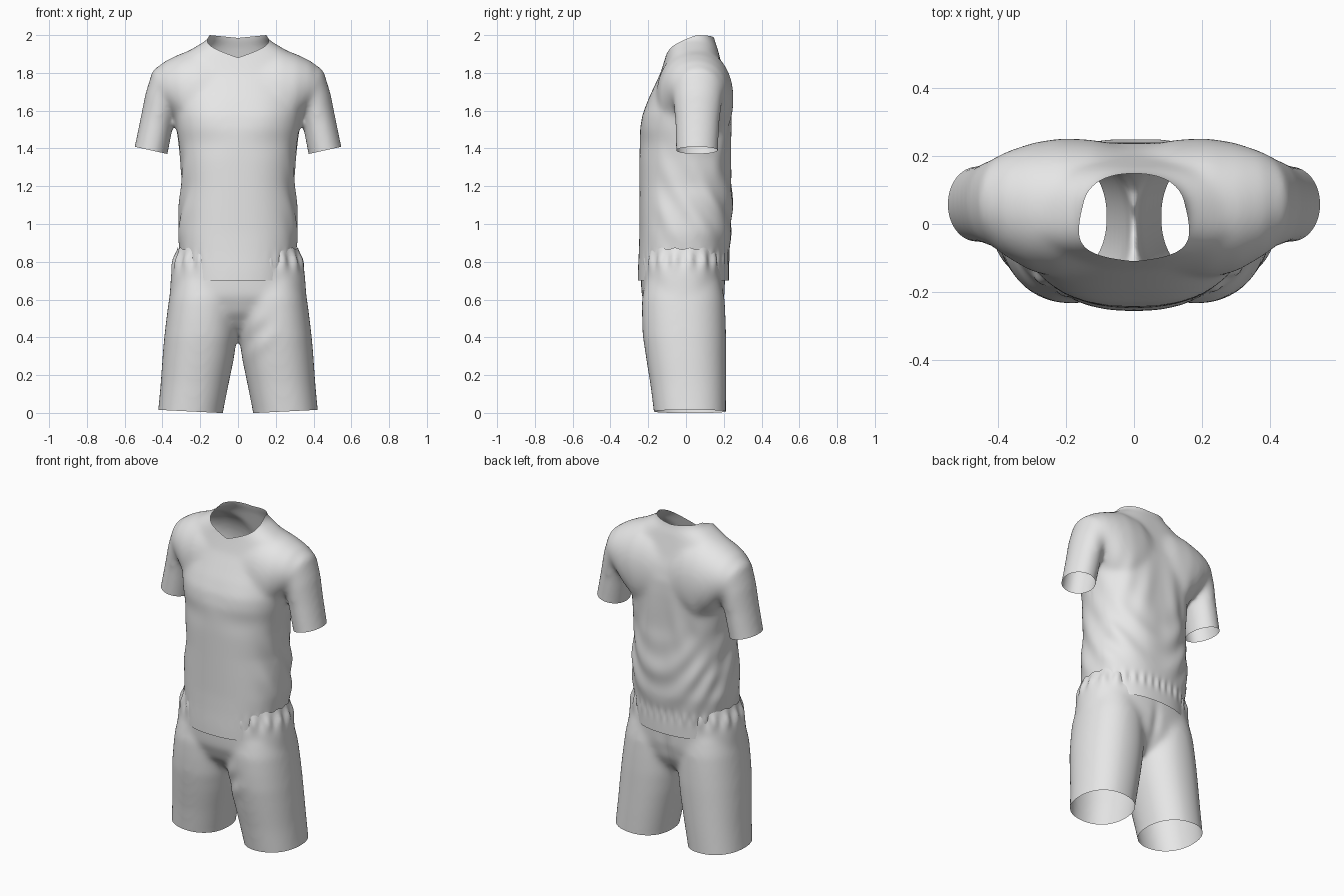
import bpy, bmesh
from math import sin, cos, pi, radians, exp, atan2

if "Cube" in bpy.data.objects:
    bpy.data.objects.remove(bpy.data.objects["Cube"])

cloth = bpy.data.materials.new("light_grey_cloth")
cloth.use_nodes = True
cloth.diffuse_color = (0.8, 0.8, 0.8, 1)
cloth.node_tree.nodes["Principled BSDF"].inputs["Base Color"].default_value = (0.8, 0.8, 0.8, 1)


def loft(bm, rings, power=2.0, side=1, n=64):
    """Closed tube through rings (centre x, centre z, radius, y front, y back, tilt in degrees)."""
    loops = []
    for cx, cz, r, y0, y1, tilt in rings:
        t, loop = radians(tilt), []
        for i in range(n):
            a = 2 * pi * i / n
            u, v = [abs(k) ** (2 / power) * (1 if k > 0 else -1) for k in (cos(a), sin(a))]
            loop.append(bm.verts.new((side * (cx + r * u * cos(t)),
                                      (y0 + y1) / 2 + (y1 - y0) / 2 * v,
                                      cz + r * u * sin(t))))
        loops.append(loop)
    faces = [bm.faces.new(loops[0]), bm.faces.new(loops[-1][::-1])]
    for a, b in zip(loops, loops[1:]):
        for i in range(n):
            j = (i + 1) % n
            faces.append(bm.faces.new((a[j], a[i], b[i], b[j])))
    bmesh.ops.recalc_face_normals(bm, faces=faces)


def upright(rows):
    """Level rings listed as (z, half width, y front, y back)."""
    return [(0, z, r, y0, y1, 0) for z, r, y0, y1 in rows]


def fuse(bm, name, smooth):
    """Merge the overlapping tubes into one soft skin."""
    mesh = bpy.data.meshes.new(name)
    bm.to_mesh(mesh)
    bm.free()
    ob = bpy.data.objects.new(name, mesh)
    bpy.context.collection.objects.link(ob)
    mod = ob.modifiers.new("Fuse", 'REMESH')
    mod.mode, mod.voxel_size = 'VOXEL', 0.012
    mod = ob.modifiers.new("Soften", 'SMOOTH')
    mod.factor, mod.iterations = 0.5, smooth
    done = bpy.data.meshes.new_from_object(ob.evaluated_get(bpy.context.evaluated_depsgraph_get()))
    ob.modifiers.clear()
    ob.data = done
    done.name = name
    out = bmesh.new()
    out.from_mesh(done)
    return ob, out


def trim(bm, height, above, region):
    """Open the skin along the surface z = height(x, y), within a region."""
    for v in bm.verts:
        v.co.z -= height(v.co.x, v.co.y)
    bmesh.ops.bisect_plane(bm, geom=bm.verts[:] + bm.edges[:] + bm.faces[:],
                           plane_co=(0, 0, 0), plane_no=(0, 0, 1), dist=1e-5)
    cut = [v for v in bm.verts if (v.co.z > 2e-5 if above else v.co.z < -2e-5)]
    for v in bm.verts:
        v.co.z += height(v.co.x, v.co.y)
    bmesh.ops.delete(bm, geom=[v for v in cut if region(v.co)], context='VERTS')


def ripple(bm, fold):
    """Push the skin along its normals by fold(position)."""
    bm.normal_update()
    moves = [(v, v.normal * fold(v.co)) for v in bm.verts]
    for v, d in moves:
        v.co += d


def bump(x, centre, width):
    return exp(-((x - centre) / width) ** 2)


def finish(ob, bm):
    bm.to_mesh(ob.data)
    bm.free()
    ob.data.materials.clear()
    ob.data.materials.append(cloth)
    for p in ob.data.polygons:
        p.use_smooth = True
        p.material_index = 0


# Shirt: torso with neck, plus mirrored shoulders and sleeves
bm = bmesh.new()
loft(bm, upright([
    (0.62, .30, -.257, .228), (0.75, .30, -.255, .228), (0.85, .307, -.25, .228),
    (0.95, .318, -.247, .243), (1.08, .312, -.247, .25), (1.2, .30, -.247, .25),
    (1.35, .305, -.247, .245), (1.5, .326, -.244, .247), (1.58, .338, -.23, .247),
    (1.66, .342, -.2, .243), (1.74, .34, -.163, .225), (1.8, .335, -.135, .205),
    (1.86, .32, -.116, .188), (1.9, .29, -.104, .177), (1.94, .222, -.094, .166),
    (1.98, .157, -.085, .15), (2.06, .135, -.08, .138)]), power=2.35)
for side in (1, -1):
    loft(bm, [(0, 1.64, .25, -.15, .23, 90), (.12, 1.66, .275, -.155, .248, 90),
              (.22, 1.665, .265, -.158, .252, 89), (.3, 1.685, .213, -.14, .238, 86),
              (.36, 1.70, .163, -.105, .218, 79), (.4, 1.70, .112, -.077, .2, 70)], power=2.1, side=side)
    loft(bm, [(.25, 1.74, .14, -.07, .2, 82), (.33, 1.735, .142, -.085, .208, 74),
              (.385, 1.71, .125, -.075, .2, 58), (.41, 1.64, .096, -.066, .19, 34),
              (.43, 1.54, .089, -.058, .178, 17), (.46, 1.39, .09, -.054, .17, 11),
              (.477, 1.32, .091, -.053, .17, 11)], side=side)
shirt, bm = fuse(bm, "shirt", 25)


def shirt_folds(p):
    x, y, z = p
    d = 0.0
    if abs(x) < .36:
        if y > 0:
            back = min(1, y / .15)
            # Hanging drapes, long creases under the arms, spine hollow
            d += .005 * back * sin(30 * (z - 4 * x * x) + 8 * x) * bump(z, 1.08, .2)
            d += .004 * back * sin(46 * (abs(x) + .25 * z)) * bump(z, 1.4, .16) * bump(abs(x), .2, .12)
            d -= .010 * back * bump(x, 0, .08) * bump(z, 1.4, .4)
        else:
            # Chest and the soft tuck below it
            d += .004 * bump(abs(x), .15, .1) * bump(z, 1.57, .09)
            d -= .006 * bump(z, 1.43, .07) * bump(abs(x), .2, .14)
        # Diagonal pulls along the flanks
        d += .005 * bump(abs(x), .31, .05) * sin(24 * (z + 1.6 * y)) * bump(z, 1.12, .25)
    # Gathers above the hem
    d += .004 * sin(30 * atan2(y, x)) * bump(z, .82, .035) * (1 if y > 0 else bump(abs(x), .3, .1))
    return d


ripple(bm, shirt_folds)
trim(bm, lambda x, y: min(1.985 + .1 * abs(x), 1.885 + .3 * abs(x) + .45 * (y + .1)), True,
     lambda p: p.z > 1.8 and abs(p.x) < .25)
trim(bm, lambda x, y: 1.37 + .22 * (abs(x) - .37), False, lambda p: abs(p.x) > .35 and p.z > 1.2)
trim(bm, lambda x, y: .70, False, lambda p: True)
finish(shirt, bm)

# Shorts: hips tapering into the crotch, plus mirrored legs
bm = bmesh.new()
loft(bm, upright([(0.42, .16, -.09, .1), (0.47, .27, -.15, .15), (0.53, .335, -.2, .185),
                  (0.62, .362, -.235, .205), (0.72, .356, -.24, .208), (0.8, .346, -.237, .207),
                  (0.85, .325, -.232, .205), (0.93, .305, -.225, .2)]), power=2.4)
for side in (1, -1):
    loft(bm, [(.18, .78, .12, -.15, .13, 0), (.178, .7, .165, -.215, .185, 0),
              (.182, .6, .184, -.234, .205, 0), (.19, .5, .189, -.233, .21, 0),
              (.198, .4, .193, -.228, .213, 0), (.212, .28, .189, -.21, .213, 0),
              (.23, .15, .18, -.189, .213, 0), (.252, 0, .172, -.17, .212, 0),
              (.258, -.06, .172, -.162, .212, 0)], power=2.2, side=side)
shorts, bm = fuse(bm, "shorts", 30)


def shorts_folds(p):
    x, y, z = p
    # Elastic gathers at the waist
    d = .007 * sin(26 * atan2(y, x)) * bump(z, .81, .045)
    # Pulls fanning out from the crotch, and the rear seam
    if y < 0:
        d += .006 * sin(34 * (z - .9 * abs(x))) * bump(z, .42, .1) * bump(x, .1, .07)
    else:
        d -= .010 * bump(x, 0, .03) * bump(z, .58, .12)
    return d


ripple(bm, shorts_folds)
trim(bm, lambda x, y: .87 + .005 * sin(26 * atan2(y, x)), True, lambda p: True)
trim(bm, lambda x, y: .05 * max(0, abs(x) - .1), False, lambda p: True)
finish(shorts, bm)
